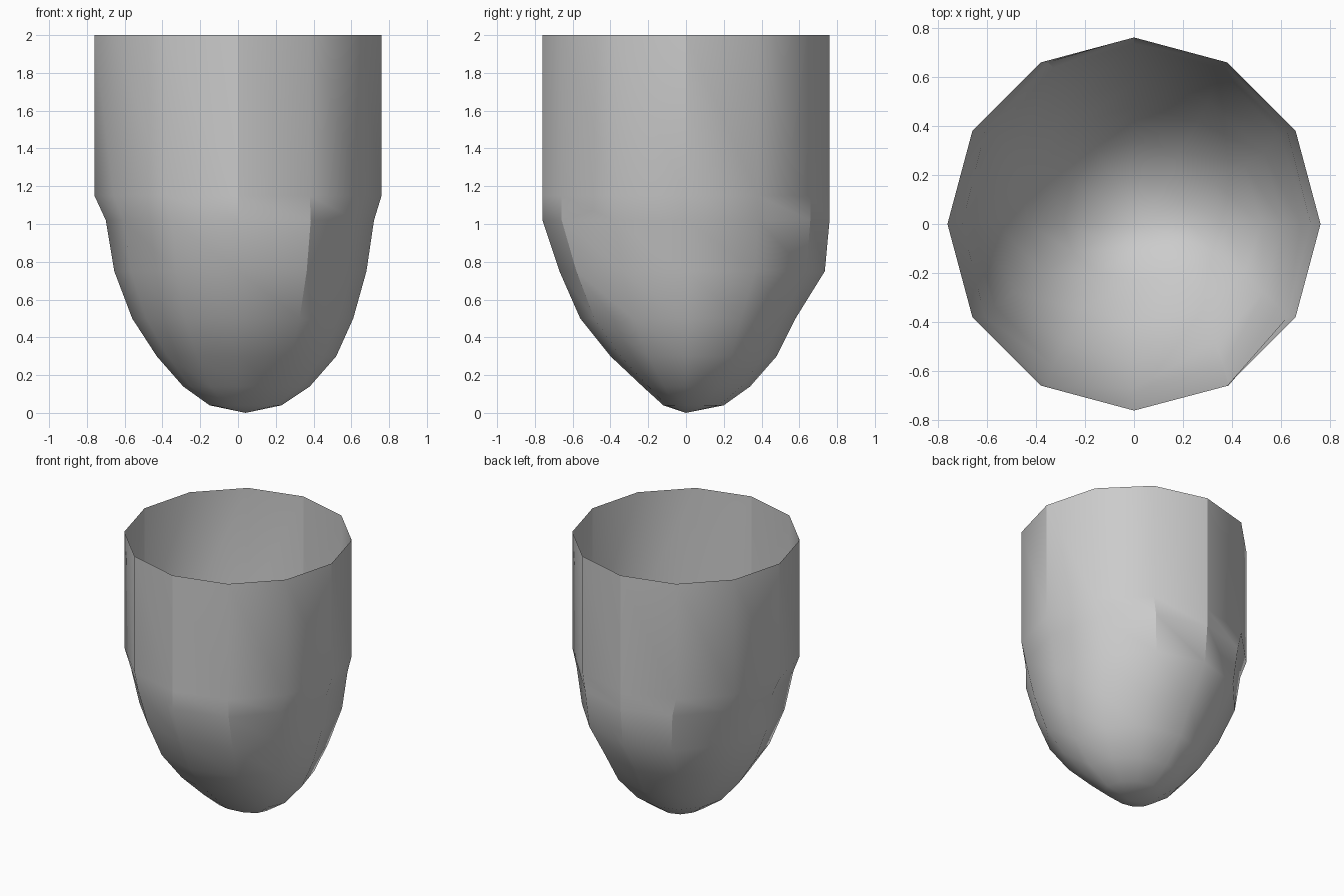
import bpy, bmesh, math

default = bpy.data.objects.get("Cube")
if default:
    bpy.data.objects.remove(default, do_unlink=True)

# One plain grey
grey = bpy.data.materials.new("plain_grey")
grey.use_nodes = True
colour = (0.6, 0.6, 0.6, 1)
grey.diffuse_color = colour
grey.node_tree.nodes["Principled BSDF"].inputs["Base Color"].default_value = colour

SIDES = 12
R = 0.76
# Each level: height, reach toward left (+x), right (-x), back (+y), front (-y)
LEVELS = [
    (2.0, R, R, R, R),
    (1.15, R, R, R, R),
    (1.02, 0.72, 0.70, R, R),
    (0.75, 0.68, 0.655, 0.735, 0.67),
    (0.50, 0.61, 0.56, 0.58, 0.56),
    (0.30, 0.52, 0.43, 0.48, 0.40),
    (0.14, 0.38, 0.29, 0.34, 0.23),
    (0.04, 0.23, 0.15, 0.20, 0.12),
]

# Open shell: uneven twelve-sided rings closing on a low tip
bm = bmesh.new()
rings = []
for z, left, right, back, front in LEVELS:
    ring = []
    for i in range(SIDES):
        a = math.tau * i / SIDES
        c, s = math.cos(a), math.sin(a)
        x = c * (left if c > 0 else right)
        y = s * (back if s > 0 else front)
        # Fuller corner low on the front left
        if i == 10 and z < 1.1:
            x *= 1.07
        ring.append(bm.verts.new((x, y, z)))
    rings.append(ring)

for upper, lower in zip(rings, rings[1:]):
    for i in range(SIDES):
        j = (i + 1) % SIDES
        bm.faces.new((upper[i], lower[i], lower[j], upper[j]))

tip = bm.verts.new((0.04, 0, 0))
for i in range(SIDES):
    bm.faces.new((rings[-1][i], tip, rings[-1][(i + 1) % SIDES]))

mesh = bpy.data.meshes.new("open_cup")
bm.to_mesh(mesh)
bm.free()
mesh.materials.append(grey)
cup = bpy.data.objects.new("open_cup", mesh)
bpy.context.collection.objects.link(cup)

# Soft shading with creases at the steeper folds
bpy.ops.object.select_all(action="DESELECT")
cup.select_set(True)
bpy.context.view_layer.objects.active = cup
bpy.ops.object.shade_smooth_by_angle(angle=math.radians(30))
